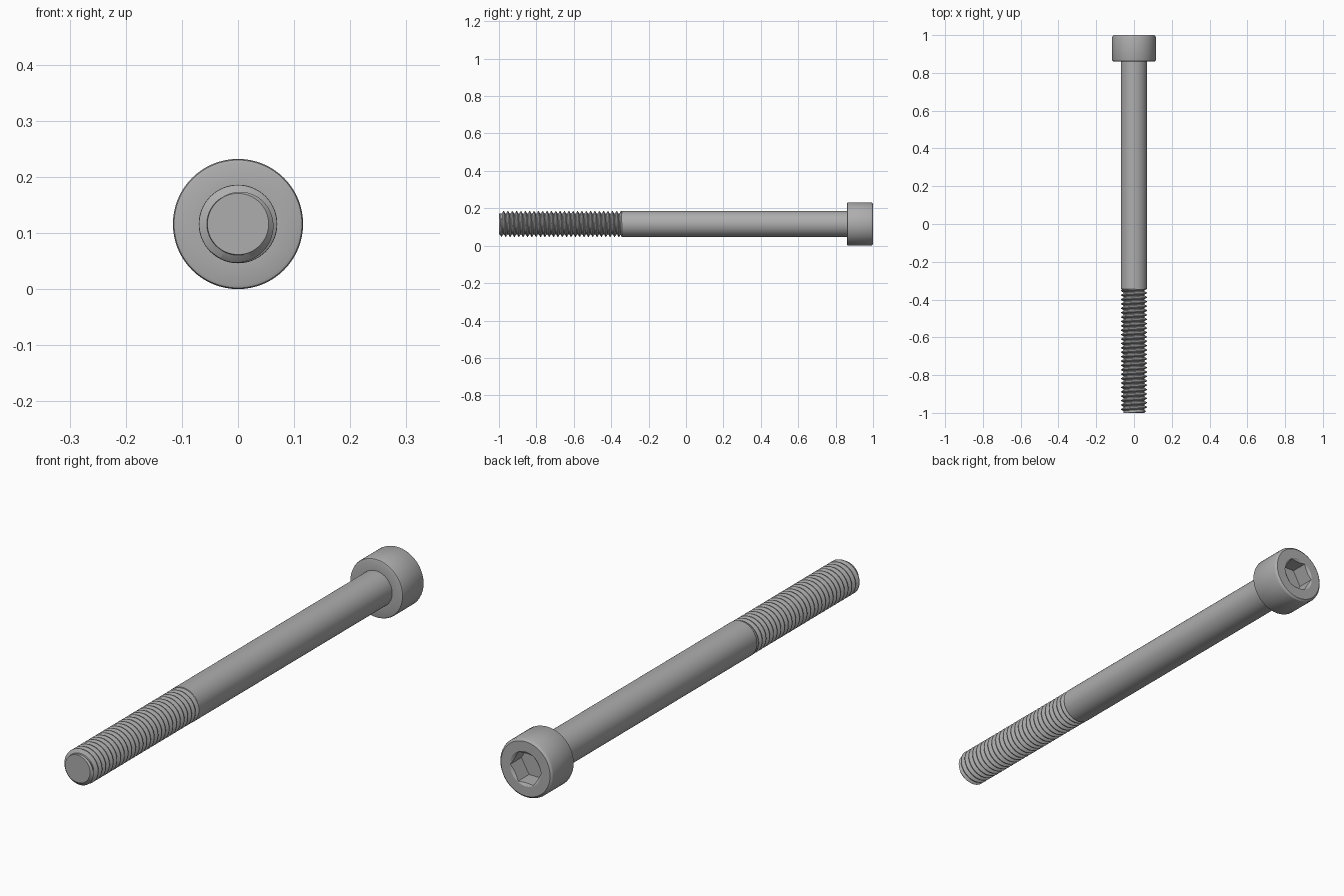
import bpy, bmesh
from math import sin, cos, pi, radians

cube = bpy.data.objects.get("Cube")
if cube:
    bpy.data.objects.remove(cube)

AXIS_Z = 0.116
SEG = 72
MINOR, MAJOR = 0.0555, 0.07
PITCH = 0.02326
TIP, RUNOUT = -1.0, -0.335

steel = bpy.data.materials.new("steel_grey")
steel.use_nodes = True
grey = (0.42, 0.42, 0.42, 1)
steel.diffuse_color = grey
steel.node_tree.nodes["Principled BSDF"].inputs["Base Color"].default_value = grey


def polar(r, t, y):
    """Point at radius r and angle t around the bolt axis."""
    return (r * sin(t), y, AXIS_Z + r * cos(t))


def finish(bm, name):
    bmesh.ops.remove_doubles(bm, verts=bm.verts, dist=0.00005)
    bmesh.ops.holes_fill(bm, edges=[e for e in bm.edges if e.is_boundary], sides=0)
    bmesh.ops.recalc_face_normals(bm, faces=bm.faces)
    mesh = bpy.data.meshes.new(name)
    bm.to_mesh(mesh)
    bm.free()
    mesh.materials.append(steel)
    obj = bpy.data.objects.new(name, mesh)
    bpy.context.collection.objects.link(obj)
    bpy.ops.object.select_all(action='DESELECT')
    obj.select_set(True)
    bpy.context.view_layer.objects.active = obj
    bpy.ops.object.shade_smooth_by_angle(angle=radians(28))
    return obj


# Shank, cap head and countersunk hex socket as one turned profile
SOCKET_RIM = 0.0685


def hex_radius(t):
    a = (t + pi / 6) % (pi / 3) - pi / 6
    return 0.058 / cos(a)


def countersink(t):
    r = hex_radius(t)
    return r, 1 - (SOCKET_RIM - r) * 0.6


def socket_floor(t):
    return hex_radius(t), 0.93


profile = [(0.054, -0.352), (MAJOR, -0.343), (MAJOR, 0.861), (0.109, 0.861),
           (0.114, 0.863), (0.116, 0.868), (0.116, 0.988), (0.114, 0.994),
           (0.107, 1.0), (SOCKET_RIM, 1.0), countersink, socket_floor]

bm = bmesh.new()
rings = []
for p in profile:
    ring = []
    for j in range(SEG):
        t = 2 * pi * j / SEG
        r, y = p(t) if callable(p) else p
        ring.append(bm.verts.new(polar(r, t, y)))
    rings.append(ring)
for a, b in zip(rings, rings[1:]):
    for j in range(SEG):
        k = (j + 1) % SEG
        bm.faces.new((a[j], a[k], b[k], b[j]))
finish(bm, "shank_and_socket_head")

# Right-handed helical thread with a chamfered tip
KNOTS = [(0.0, MAJOR - 0.0005), (0.12, MAJOR - 0.0005), (0.45, MINOR), (0.67, MINOR)]
N = len(KNOTS)
turns = int((RUNOUT - TIP) / PITCH) + 3

bm = bmesh.new()
cols = []
for j in range(SEG):
    t = 2 * pi * j / SEG
    col = []
    for i in range(turns * N):
        frac, r = KNOTS[i % N]
        y = TIP + PITCH * (i // N - 1 + frac + j / SEG)
        y = min(max(y, TIP), RUNOUT)
        r = min(r, MINOR - 0.001 + (y - TIP))
        if y == RUNOUT:
            r = MINOR
        col.append(bm.verts.new(polar(r, t, y)))
    cols.append(col)
for j in range(SEG):
    last = j == SEG - 1
    a, b = cols[j], cols[(j + 1) % SEG]
    shift = N if last else 0
    for i in range(turns * N - 1 - shift):
        bm.faces.new((a[i], b[i + shift], b[i + 1 + shift], a[i + 1]))
# Drop the collapsed ends outside the thread length
flat = [f for f in bm.faces
        if all(v.co.y <= TIP + 1e-6 for v in f.verts)
        or all(v.co.y >= RUNOUT - 1e-6 for v in f.verts)]
bmesh.ops.delete(bm, geom=flat, context='FACES')
bmesh.ops.delete(bm, geom=[v for v in bm.verts if not v.link_faces], context='VERTS')
finish(bm, "threaded_end")
